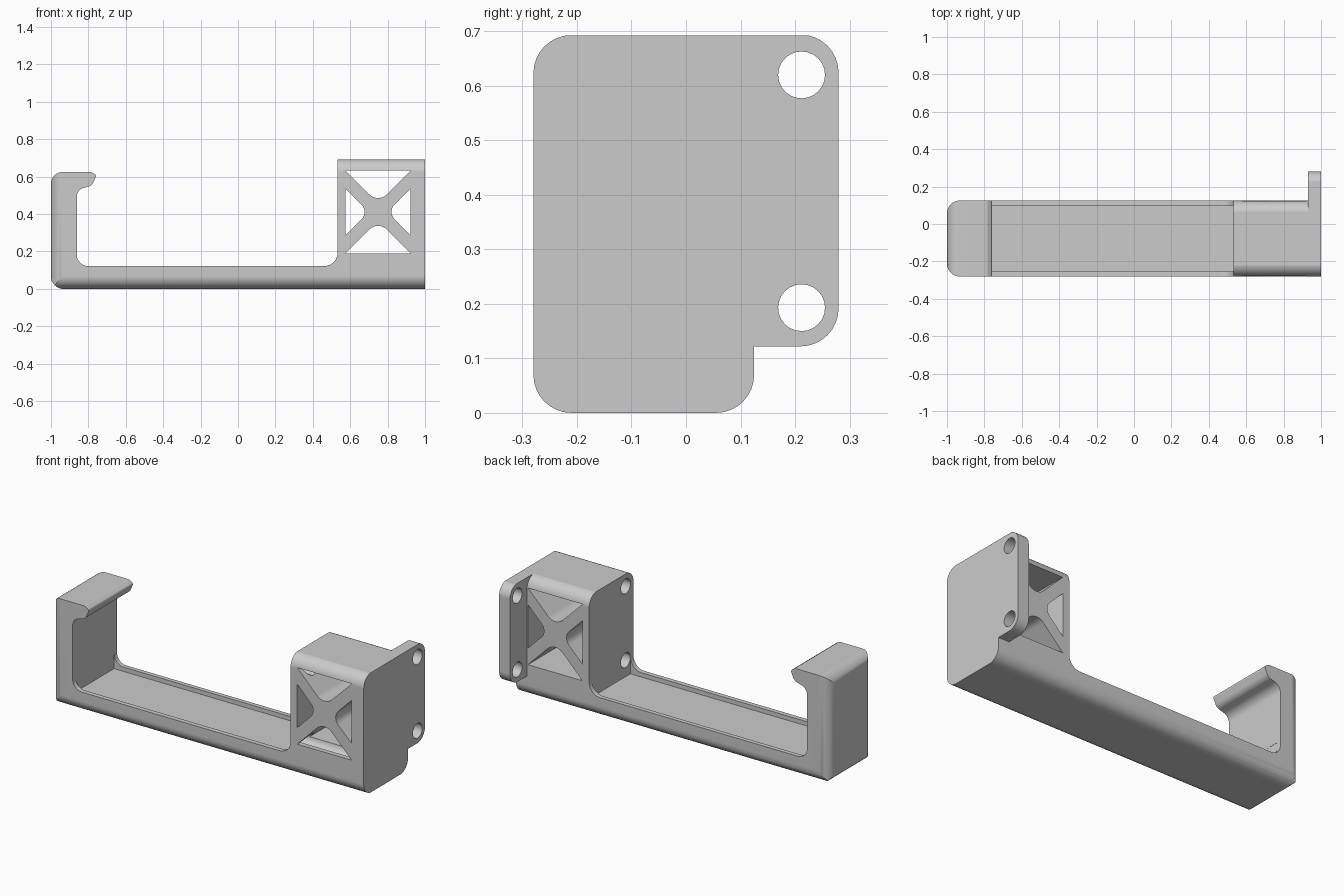
import bpy
import bmesh
import math
from mathutils import Vector

if "Cube" in bpy.data.objects:
    bpy.data.objects.remove(bpy.data.objects["Cube"], do_unlink=True)

# Main dimensions; GAP keeps cutter faces from lying in the same plane
FRONT, BACK, REAR = -0.28, 0.125, 0.28
TOP, FLOOR, BOX_X, WALL_X = 0.692, 0.122, 0.532, -0.862
R, GAP = 0.07, 0.001

grey = bpy.data.materials.new("plain grey")
grey.use_nodes = True
grey.diffuse_color = (0.6, 0.6, 0.6, 1)
grey.node_tree.nodes["Principled BSDF"].inputs["Base Color"].default_value = (0.6, 0.6, 0.6, 1)


def rounded(corners, steps=8):
    """Outline from (u, v, radius) corners, each replaced by a fillet arc."""
    out = []
    for i, (u, v, r) in enumerate(corners):
        p = Vector((u, v))
        if r == 0:
            out.append(p)
            continue
        a = (Vector(corners[i - 1][:2]) - p).normalized()
        b = (Vector(corners[(i + 1) % len(corners)][:2]) - p).normalized()
        half = a.angle(b) / 2
        start = p + a * (r / math.tan(half))
        centre = p + (a + b).normalized() * (r / math.sin(half))
        spoke = start - centre
        sweep = math.pi - 2 * half
        for k in range(steps + 1):
            t = sweep * k / steps
            out.append(centre + spoke * math.cos(t) - a * (r * math.sin(t)))
    return out


def box(u0, u1, v0, v1):
    return [Vector(p) for p in ((u0, v0), (u1, v0), (u1, v1), (u0, v1))]


def circle(u, v, r, sides=24):
    return [Vector((u + r * math.cos(math.tau * i / sides),
                    v + r * math.sin(math.tau * i / sides))) for i in range(sides)]


def prism(name, outline, axis, lo, hi):
    """Extrude a closed outline along the x, y or z axis."""
    place = {"x": lambda p, t: (t, p.x, p.y),
             "y": lambda p, t: (p.x, t, p.y),
             "z": lambda p, t: (p.x, p.y, t)}[axis]
    bm = bmesh.new()
    a = [bm.verts.new(place(p, lo)) for p in outline]
    b = [bm.verts.new(place(p, hi)) for p in outline]
    bm.faces.new(a)
    bm.faces.new(b)
    for i in range(len(a)):
        bm.faces.new((a[i - 1], a[i], b[i], b[i - 1]))
    bmesh.ops.recalc_face_normals(bm, faces=bm.faces)
    mesh = bpy.data.meshes.new(name)
    bm.to_mesh(mesh)
    bm.free()
    mesh.materials.append(grey)
    ob = bpy.data.objects.new(name, mesh)
    bpy.context.collection.objects.link(ob)
    return ob


def combine(target, tool, operation):
    mod = target.modifiers.new("cut", "BOOLEAN")
    mod.operation, mod.solver, mod.object = operation, "EXACT", tool
    bpy.context.view_layer.objects.active = target
    bpy.ops.object.modifier_apply(modifier=mod.name)
    bpy.data.objects.remove(tool, do_unlink=True)


# Side silhouette: base bar, mounting box and hooked end
body = prism("hook_bracket", rounded([
    (-1 - GAP, -GAP, R), (1.1, -GAP, 0), (1.1, 0.8, 0), (BOX_X, 0.8, 0),
    (BOX_X, FLOOR, R), (WALL_X, FLOOR, 0.06),
    (WALL_X, 0.53, 0.05), (-0.78, 0.552, 0.04),
    (-0.757, 0.607, 0.012), (-0.785, 0.625, 0.02), (-1 - GAP, 0.625, 0.065)]),
    "y", -0.4, 0.4)

# Rounded long edges, then rounded upright edges of the hooked end
combine(body, prism("end_section", rounded([
    (FRONT, 0, R), (BACK, 0, R), (BACK, TOP + GAP, R), (FRONT, TOP + GAP, R)]),
    "x", -1.4, 1.4), "INTERSECT")
combine(body, prism("plan_section", rounded([
    (-1, FRONT - GAP, R), (1.3, FRONT - GAP, 0), (1.3, BACK + GAP, 0), (-1, BACK + GAP, R)]),
    "z", -0.2, 1), "INTERSECT")

# Screw flange behind the box, trimmed flush with its top and end
combine(body, prism("flange", rounded([
    (0, FLOOR, 0), (REAR, FLOOR, R), (REAR, TOP + 2 * GAP, R), (0, TOP + 2 * GAP, 0)]),
    "x", 0.93, 1.05), "UNION")
combine(body, prism("trim", box(-1.5, 1, -0.5, TOP), "y", -0.6, 0.6), "INTERSECT")

# Shallow tray between the two rims
combine(body, prism("tray", box(FRONT + 0.027, BACK - 0.025, 0.097, 0.21),
                    "x", WALL_X - GAP, BOX_X + GAP), "DIFFERENCE")

# Four triangular windows leaving a cross brace
cx, cz, wx, wz = 0.749, 0.411, 0.174, 0.221
side_half = 0.125
for s in (-1, 1):
    upright = [(cx - wx, cz + s * wz, 0), (cx + wx, cz + s * wz, 0),
               (cx, cz + s * (wz - wx), 0.066)]
    sideways = [(cx + s * wx, cz - side_half, 0), (cx + s * wx, cz + side_half, 0),
                (cx + s * (wx - side_half), cz, 0.055)]
    for tri in (upright, sideways):
        combine(body, prism("window", rounded(tri), "y", -0.5, 0.5), "DIFFERENCE")

# Screw holes: through the flange, and blind along the front of the box
for z in (0.193, 0.62):
    combine(body, prism("flange_hole", circle(0.212, z, 0.043), "x", 0.85, 1.2), "DIFFERENCE")
    combine(body, prism("box_hole", circle(-0.209, z, 0.043), "x", 0.45, 0.928), "DIFFERENCE")

# Smooth fillets with crisp edges
bpy.ops.object.select_all(action="DESELECT")
body.select_set(True)
bpy.context.view_layer.objects.active = body
bpy.ops.object.shade_smooth_by_angle(angle=math.radians(30))
weighted = body.modifiers.new("weighted_normals", "WEIGHTED_NORMAL")
weighted.keep_sharp = True
